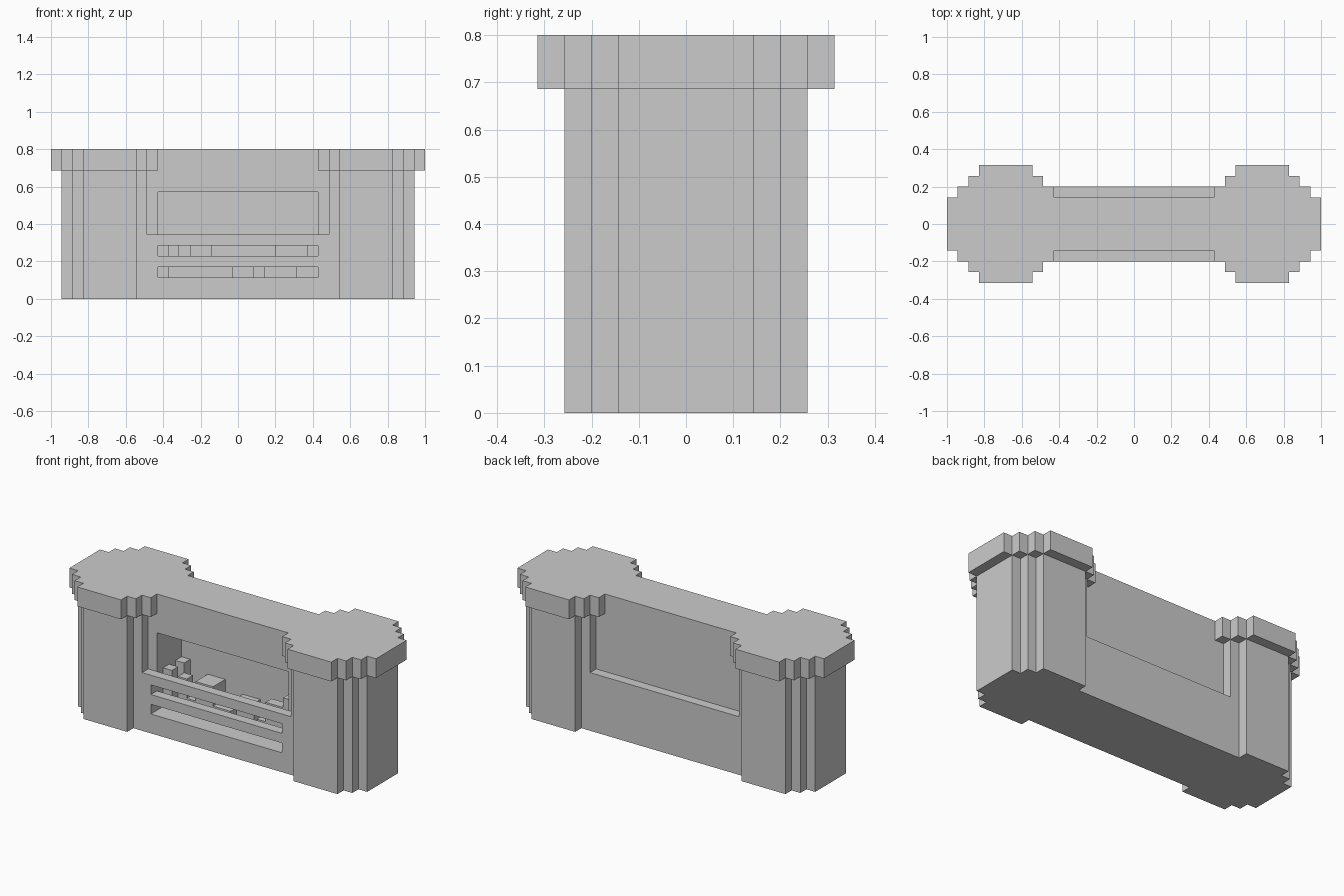
import bpy, bmesh
from itertools import product

if "Cube" in bpy.data.objects:
    bpy.data.objects.remove(bpy.data.objects["Cube"])

U = 2 / 35                     # block size: the model is 35 x 11 x 14 blocks
NX, NY = 35, 11


def cells(x0, x1, y0, y1, z0, z1):
    return set(product(range(x0, x1), range(y0, y1), range(z0, z1)))


def both_ends(*box):
    """A box on the left end plus its mirror image on the right end."""
    c = cells(*box)
    return c | {(NX - 1 - x, y, z) for x, y, z in c}


def block_object(name, solid):
    """Skin the outside of a set of blocks and merge the flat areas."""
    bm = bmesh.new()
    for c in solid:
        for axis, side in product(range(3), (0, 1)):
            n = list(c)
            n[axis] += 2 * side - 1
            if tuple(n) in solid:
                continue
            a, b = (axis + 1) % 3, (axis + 2) % 3
            ring = [(0, 0), (1, 0), (1, 1), (0, 1)]
            verts = []
            for s, t in (ring if side else ring[::-1]):
                p = list(c)
                p[axis] += side
                p[a] += s
                p[b] += t
                verts.append(bm.verts.new(((p[0] - NX / 2) * U,
                                           (p[1] - NY / 2) * U, p[2] * U)))
            bm.faces.new(verts)
    bmesh.ops.remove_doubles(bm, verts=bm.verts, dist=1e-4)
    bmesh.ops.dissolve_limit(bm, angle_limit=0.01, verts=bm.verts, edges=bm.edges)
    mesh = bpy.data.meshes.new(name)
    bm.to_mesh(mesh)
    bm.free()
    bpy.context.collection.objects.link(bpy.data.objects.new(name, mesh))


# Stepped end pillars, middle wall and lower ledge
stone = cells(1, 34, 3, 8, 0, 12) | cells(9, 26, 2, 9, 0, 6)
stone |= both_ends(2, 9, 2, 9, 0, 12) | both_ends(3, 8, 1, 10, 0, 12)

# Overhanging caps, one block wider all round
stone |= cells(0, 35, 3, 8, 12, 14)
for i in range(3):
    stone |= both_ends(1 + i, 10 - i, 2 - i, 9 + i, 12, 14)

# Firebox and the two grate slots
stone -= cells(10, 25, 3, 7, 2, 10)
for z in (2, 4):
    stone -= cells(10, 25, 2, 3, z, z + 1)
block_object("fireplace_surround", stone)

# Fuel pile: low layer, then taller lumps
fuel = set()
for box in [(11, 17, 5, 7, 2, 3), (20, 23, 5, 7, 2, 3), (17, 19, 6, 7, 2, 4),
            (10, 11, 6, 7, 2, 6), (10, 11, 4, 5, 2, 6), (11, 12, 5, 6, 2, 5),
            (13, 15, 5, 7, 3, 5), (21, 24, 5, 6, 3, 5), (23, 24, 5, 6, 5, 6)]:
    fuel |= cells(*box)
block_object("fuel_pile", fuel)
